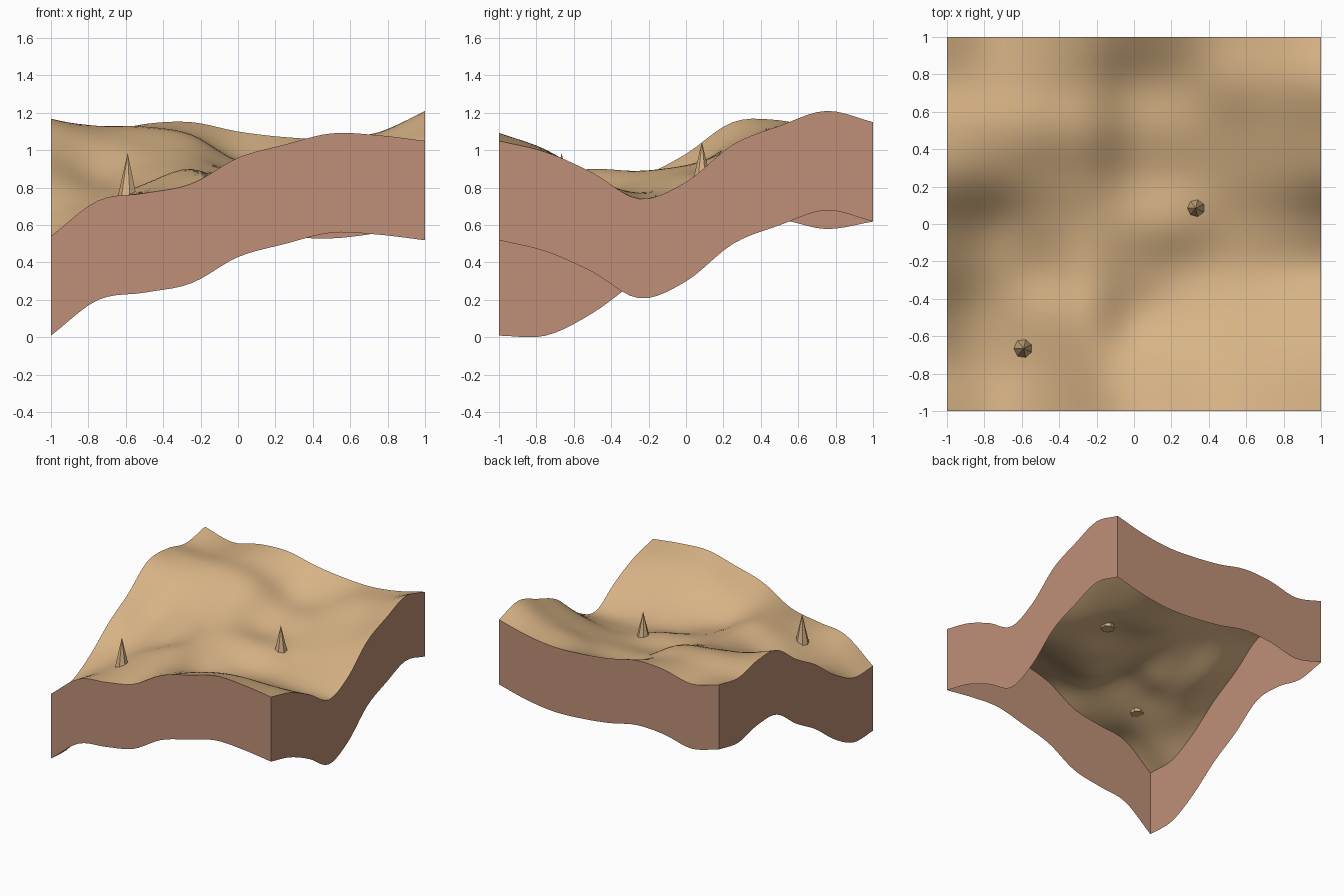
import bpy, bmesh, math
from mathutils import Matrix, Vector

cube = bpy.data.objects.get("Cube")
if cube:
    bpy.data.objects.remove(cube, do_unlink=True)


def material(name, rgb):
    mat = bpy.data.materials.new(name)
    mat.use_nodes = True
    colour = (*rgb, 1.0)
    mat.diffuse_color = colour
    mat.node_tree.nodes["Principled BSDF"].inputs["Base Color"].default_value = colour
    return mat


sand = material("sand tan", (0.68, 0.45, 0.235))
clay = material("clay brown", (0.52, 0.28, 0.185))

# Control heights in hundredths: rows run front to back, columns from -x to +x
CONTROL = (
    (54, 73, 77, 82, 96, 103, 109, 108, 105),
    (54, 69, 79, 87, 89, 96, 100, 100, 99),
    (66, 71, 82, 90, 80, 82, 85, 86, 88),
    (84, 78, 81, 89, 83, 78, 77, 75, 74),
    (98, 87, 90, 92, 89, 86, 80, 80, 83),
    (115, 106, 102, 99, 88, 86, 87, 92, 103),
    (116, 113, 112, 108, 94, 92, 95, 101, 113),
    (111, 110, 112, 108, 96, 96, 104, 109, 121),
    (115, 109, 114, 115, 110, 107, 106, 109, 115),
)


def spline(values, t):
    """Smooth curve through evenly spaced values, t from 0 to 1."""
    last = len(values) - 1
    pos = t * last
    i = min(int(pos), last - 1)
    f = pos - i
    b, c = values[i], values[i + 1]
    a = values[i - 1] if i > 0 else 2 * b - c
    d = values[i + 2] if i + 2 <= last else 2 * c - b
    return b + 0.5 * f * (c - a + f * (2 * a - 5 * b + 4 * c - d
                                       + f * (3 * (b - c) + d - a)))


def height(x, y):
    u, v = (x + 1) / 2, (y + 1) / 2
    return spline([spline(row, u) for row in CONTROL], v) / 100


def make_object(name, bm, mat):
    mesh = bpy.data.meshes.new(name)
    bm.to_mesh(mesh)
    bm.free()
    mesh.materials.append(mat)
    obj = bpy.data.objects.new(name, mesh)
    bpy.context.collection.objects.link(obj)


# Rolling ground surface
SEGMENTS = 40
bm = bmesh.new()
bmesh.ops.create_grid(bm, x_segments=SEGMENTS, y_segments=SEGMENTS, size=1)
for vert in bm.verts:
    vert.co.z = height(vert.co.x, vert.co.y)
for face in bm.faces:
    face.smooth = True
depth = min(vert.co.z for vert in bm.verts)
rim = [edge for edge in bm.edges if edge.is_boundary]

# Side walls hang straight down from the rim and stay open below
wall = bmesh.new()
for edge in rim:
    top = [vert.co.copy() for vert in edge.verts]
    low = [co - Vector((0, 0, depth)) for co in top]
    corners = [top[0], top[1], low[1], low[0]]
    face = wall.faces.new([wall.verts.new(co) for co in corners])
    face.normal_update()
    if face.normal.dot(face.calc_center_median() * Vector((1, 1, 0))) < 0:
        face.normal_flip()
bmesh.ops.remove_doubles(wall, verts=wall.verts[:], dist=0.0001)
make_object("ground_surface", bm, sand)
make_object("ground_walls", wall, clay)


# Pointed seven-sided spikes standing on the ground
def spike(name, x, y, base, tip):
    cone = bmesh.new()
    bmesh.ops.create_cone(
        cone, cap_ends=True, segments=7, radius1=0.053, radius2=0,
        depth=tip - base,
        matrix=Matrix.Translation((x, y, (base + tip) / 2))
        @ Matrix.Rotation(math.radians(90), 4, "Z"))
    make_object(name, cone, sand)


spike("front_spike", -0.59, -0.665, 0.75, 0.985)
spike("middle_spike", 0.33, 0.085, 0.82, 1.045)
